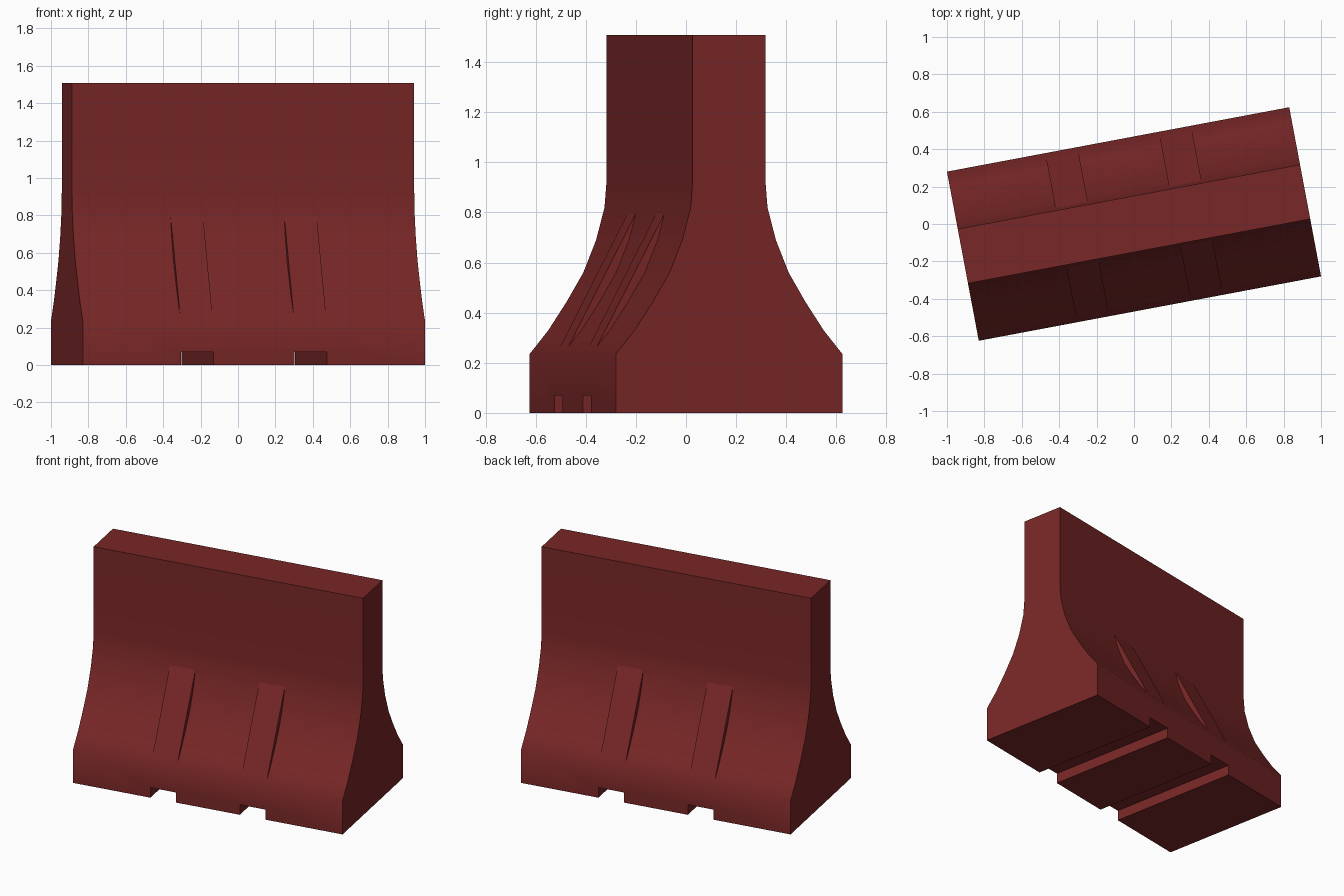
import bpy, bmesh, math
from mathutils import Matrix

if "Cube" in bpy.data.objects:
    bpy.data.objects.remove(bpy.data.objects["Cube"])

TURN = Matrix.Rotation(math.radians(10.65), 4, 'Z')
HALF_LEN = 0.931
FEET = (0.221, 0.397)      # inner and outer edge of notches and ribs

red = bpy.data.materials.new("dark_red")
red.diffuse_color = (0.19, 0.02, 0.02, 1)
red.use_nodes = True
red.node_tree.nodes["Principled BSDF"].inputs["Base Color"].default_value = red.diffuse_color


def prism(name, profile, u0, u1):
    """Extrude a depth/height profile along the barrier's length."""
    bm = bmesh.new()
    face = bm.faces.new([bm.verts.new((u0, v, z)) for v, z in profile])
    ext = bmesh.ops.extrude_face_region(bm, geom=[face])
    verts = [e for e in ext["geom"] if isinstance(e, bmesh.types.BMVert)]
    bmesh.ops.translate(bm, verts=verts, vec=(u1 - u0, 0, 0))
    bmesh.ops.recalc_face_normals(bm, faces=bm.faces)
    bmesh.ops.transform(bm, matrix=TURN, verts=bm.verts)
    me = bpy.data.meshes.new(name)
    bm.to_mesh(me)
    bm.free()
    me.materials.append(red)
    ob = bpy.data.objects.new(name, me)
    bpy.context.collection.objects.link(ob)
    return ob


def select(ob):
    bpy.ops.object.select_all(action='DESELECT')
    ob.select_set(True)
    bpy.context.view_layer.objects.active = ob


# Barrier body: flared profile mirrored front to back
side = [(0.46, 0), (0.46, 0.235), (0.384, 0.33), (0.312, 0.44), (0.242, 0.56),
        (0.19, 0.69), (0.156, 0.82), (0.148, 0.92), (0.148, 1.508)]
body = prism("barrier_body", side + [(-v, z) for v, z in reversed(side)],
             -HALF_LEN, HALF_LEN)

# Two forklift channels through the base
for s in (-1, 1):
    u0, u1 = sorted((s * FEET[0], s * FEET[1]))
    cutter = prism("channel_cutter",
                   [(-0.6, -0.1), (0.6, -0.1), (0.6, 0.07), (-0.6, 0.07)], u0, u1)
    cutter.hide_render = True
    mod = body.modifiers.new("channel", 'BOOLEAN')
    mod.operation = 'DIFFERENCE'
    mod.solver = 'EXACT'
    mod.object = cutter
    select(body)
    bpy.ops.object.modifier_apply(modifier=mod.name)
    bpy.data.objects.remove(cutter)

select(body)
bpy.ops.object.shade_smooth_by_angle(angle=math.radians(45))

# Flat ribs bridging the concave flare, two on each face
for f, label in ((-1, "front"), (1, "back")):
    for s in (-1, 1):
        u0, u1 = sorted((s * FEET[0], s * FEET[1]))
        prism(label + "_rib",
              [(f * 0.436, 0.265), (f * 0.16, 0.80), (f * 0.14, 0.265)], u0, u1)
